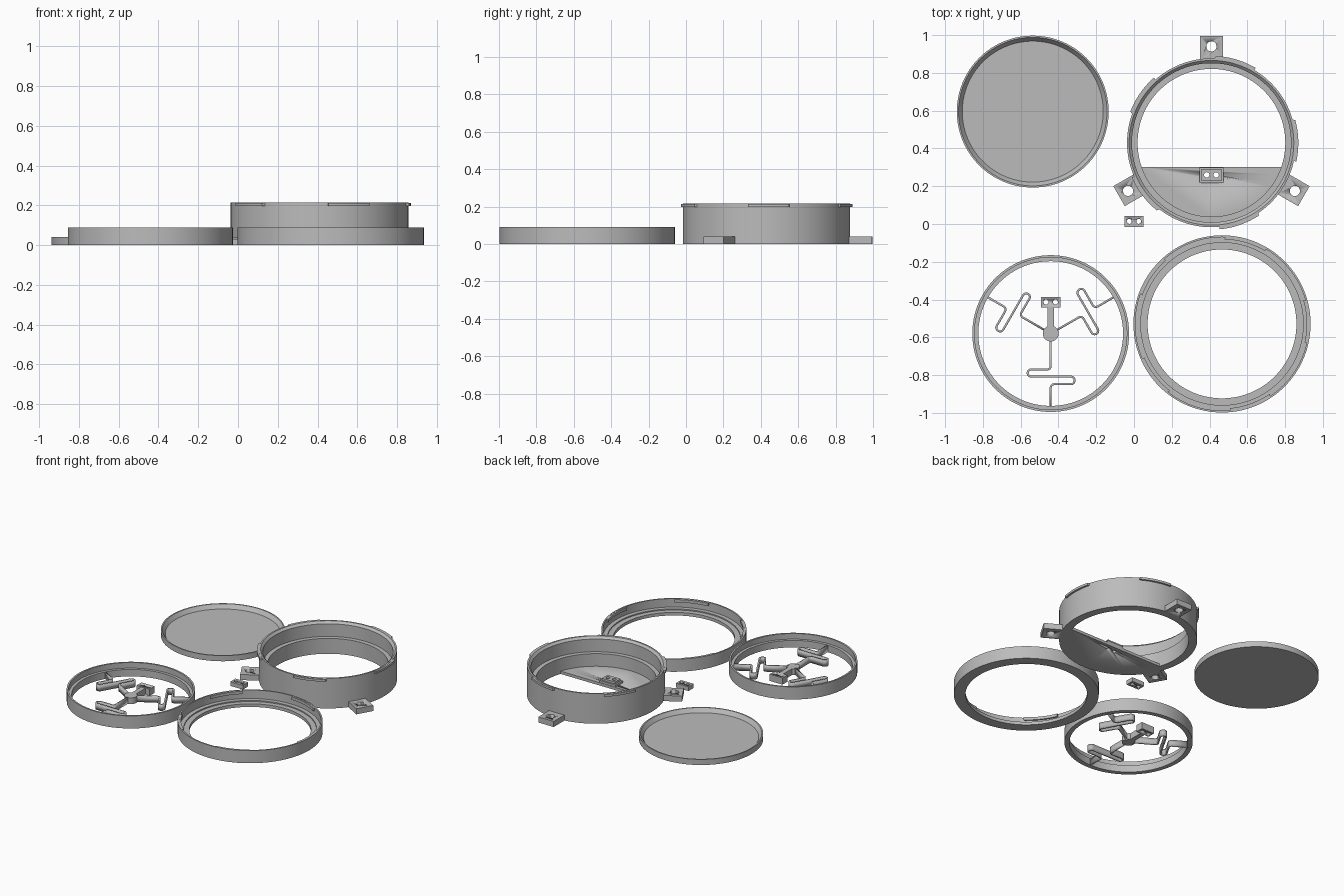
import bpy, bmesh
from math import sin, cos, pi, radians, asin
from mathutils import Vector, Matrix

if "Cube" in bpy.data.objects:
    bpy.data.objects.remove(bpy.data.objects["Cube"])

grey = bpy.data.materials.new("plain_grey")
grey.use_nodes = True
COLOUR = (0.5, 0.5, 0.5, 1)
grey.diffuse_color = COLOUR
grey.node_tree.nodes["Principled BSDF"].inputs["Base Color"].default_value = COLOUR


def finish(name, bm, loc):
    """Turn a bmesh into a shaded, coloured object."""
    bmesh.ops.recalc_face_normals(bm, faces=bm.faces)
    mesh = bpy.data.meshes.new(name)
    bm.to_mesh(mesh)
    bm.free()
    mesh.materials.append(grey)
    obj = bpy.data.objects.new(name, mesh)
    obj.location = (loc[0], loc[1], 0)
    bpy.context.collection.objects.link(obj)
    bpy.ops.object.select_all(action='DESELECT')
    obj.select_set(True)
    bpy.context.view_layer.objects.active = obj
    bpy.ops.object.shade_smooth_by_angle(angle=radians(30))
    return obj


def revolve(name, profile, loc, steps=128, closed=True):
    """Spin a (radius, height) profile around z."""
    bm = bmesh.new()
    rings = [[bm.verts.new((r * cos(2 * pi * i / steps), r * sin(2 * pi * i / steps), z))
              for i in range(steps)] for r, z in profile]
    pairs = list(zip(rings, rings[1:]))
    if closed:
        pairs.append((rings[-1], rings[0]))
    else:
        bm.faces.new(rings[0])
        bm.faces.new(rings[-1])
    for a, b in pairs:
        for i in range(steps):
            j = (i + 1) % steps
            bm.faces.new((a[i], a[j], b[j], b[i]))
    return finish(name, bm, loc)


def add_prism(bm, outline, z0, z1):
    low = [bm.verts.new((x, y, z0)) for x, y in outline]
    high = [bm.verts.new((x, y, z1)) for x, y in outline]
    bm.faces.new(low[::-1])
    bm.faces.new(high)
    n = len(outline)
    for i in range(n):
        j = (i + 1) % n
        bm.faces.new((low[i], low[j], high[j], high[i]))


def prism(name, outline, z0, z1, loc, holes=(), hole_r=0.0):
    """Extruded outline, with optional round through holes."""
    bm = bmesh.new()
    add_prism(bm, outline, z0, z1)
    obj = finish(name, bm, loc)
    if holes:
        bm = bmesh.new()
        for x, y in holes:
            add_prism(bm, arc(hole_r, 0, 2 * pi, 32, (x, y))[:-1], z0 - 0.1, z1 + 0.1)
        cutter = finish("hole_cutter", bm, loc)
        cutter.hide_render = True
        mod = obj.modifiers.new("holes", 'BOOLEAN')
        mod.operation = 'DIFFERENCE'
        mod.solver = 'EXACT'
        mod.object = cutter
        bpy.context.view_layer.objects.active = obj
        bpy.ops.object.modifier_apply(modifier=mod.name)
        bpy.data.objects.remove(cutter)
    return obj


def arc(r, a0, a1, n=24, c=(0, 0)):
    return [(c[0] + r * cos(a0 + (a1 - a0) * i / n), c[1] + r * sin(a0 + (a1 - a0) * i / n))
            for i in range(n + 1)]


def rect(x0, x1, y0, y1):
    return [(x0, y0), (x1, y0), (x1, y1), (x0, y1)]


def turned(points, angle):
    m = Matrix.Rotation(angle, 2)
    return [tuple(m @ Vector(p)) for p in points]


def rounded(points, r, n=6):
    """Round the inner corners of a path."""
    pts = [Vector(p) for p in points]
    out = [pts[0]]
    for a, b, c in zip(pts, pts[1:], pts[2:]):
        p, q = b + (a - b).normalized() * r, b + (c - b).normalized() * r
        centre = p + q - b
        out += [centre + (p - centre) * cos(t) + (q - centre) * sin(t)
                for t in (pi / 2 * i / n for i in range(n + 1))]
    return out + [pts[-1]]


def lugs(name, r0, r1, z0, z1, loc):
    """Five curved locking lugs around a wall, thinning at the ends."""
    for k in range(5):
        mid = radians(2 + 72 * k)
        w = radians(14.5)
        outline = arc(r1, mid - w, mid + w * 0.9) + arc(r0, mid + w, mid - w)
        prism(f"{name}_{k + 1}", outline, z0, z1, loc)


# Shallow cover disc
revolve("cover_disc", [(0.402, 0), (0.402, 0.04), (0.393, 0.04), (0.373, 0.012)],
        (-0.536, 0.595), closed=False)

# Housing: stepped wall, lugs, half floor
HOUSING = (0.41, 0.43)
revolve("housing_wall", [(0.447, 0), (0.447, 0.215), (0.436, 0.215), (0.421, 0.2),
                         (0.421, 0.11), (0.391, 0.11), (0.391, 0)], HOUSING)
lugs("housing_lug", 0.44, 0.46, 0.197, 0.213, HOUSING)
edge = asin(0.127 / 0.394)
prism("housing_floor", arc(0.394, -pi + edge, -edge, 64), 0, 0.02, HOUSING,
      [(-0.025, -0.17), (0.025, -0.17)], 0.014)

# Raised mount on the floor
prism("floor_mount_base", rect(-0.064, 0.064, -0.212, -0.13), 0.015, 0.035, HOUSING,
      [(-0.025, -0.17), (0.025, -0.17)], 0.014)
prism("floor_mount_top", rect(-0.052, 0.052, -0.202, -0.14), 0.03, 0.05, HOUSING,
      [(-0.025, -0.17), (0.025, -0.17)], 0.014)

# Three screw tabs
for k, deg in enumerate((90, 210, 330)):
    a = radians(deg)
    prism(f"screw_tab_{k + 1}", turned(rect(0.43, 0.565, -0.061, 0.061), a), 0, 0.04,
          HOUSING, turned([(0.51, 0)], a), 0.027)

# Bezel ring with inner lugs
BEZEL = (0.466, -0.529)
revolve("bezel_ring", [(0.469, 0), (0.469, 0.09), (0.459, 0.09), (0.459, 0.03),
                       (0.43, 0.03), (0.43, 0.022), (0.394, 0.022), (0.394, 0)], BEZEL)
lugs("bezel_lug", 0.448, 0.463, 0.068, 0.088, BEZEL)

# Spring carrier ring with a seat for the cover
SPRING = (-0.441, -0.58)
revolve("spring_ring", [(0.415, 0), (0.415, 0.09), (0.403, 0.09), (0.403, 0.05),
                        (0.383, 0.05), (0.383, 0)], SPRING)

# Hub, arm and drilled plate
prism("spring_hub", arc(0.042, 0, 2 * pi, 48)[:-1], 0, 0.045, SPRING)
prism("hub_arm", rect(-0.017, 0.017, 0.03, 0.145), 0, 0.045, SPRING)
prism("hub_plate", rect(-0.051, 0.051, 0.139, 0.194), 0, 0.048, SPRING,
      [(-0.025, 0.167), (0.025, 0.167)], 0.013)

# Three folded leaf springs
path = rounded([(0, -0.03), (0, -0.19), (-0.122, -0.19), (-0.122, -0.228), (0.126, -0.228),
                (0.126, -0.268), (0, -0.268), (0, -0.39)], 0.0185)
for k in range(3):
    bm = bmesh.new()
    rows = [(bm.verts.new((x, y, 0)), bm.verts.new((x, y, 0.045)))
            for x, y in turned(path, k * 2 * pi / 3)]
    for a, b in zip(rows, rows[1:]):
        bm.faces.new((a[0], b[0], b[1], a[1]))
    leaf = finish(f"leaf_spring_{k + 1}", bm, SPRING)
    solid = leaf.modifiers.new("thickness", 'SOLIDIFY')
    solid.thickness = 0.011
    solid.offset = 0

# Loose clamp plate
prism("clamp_plate", rect(-0.05, 0.05, -0.029, 0.029), 0, 0.03, (0, 0.014),
      [(-0.025, 0), (0.025, 0)], 0.013)
